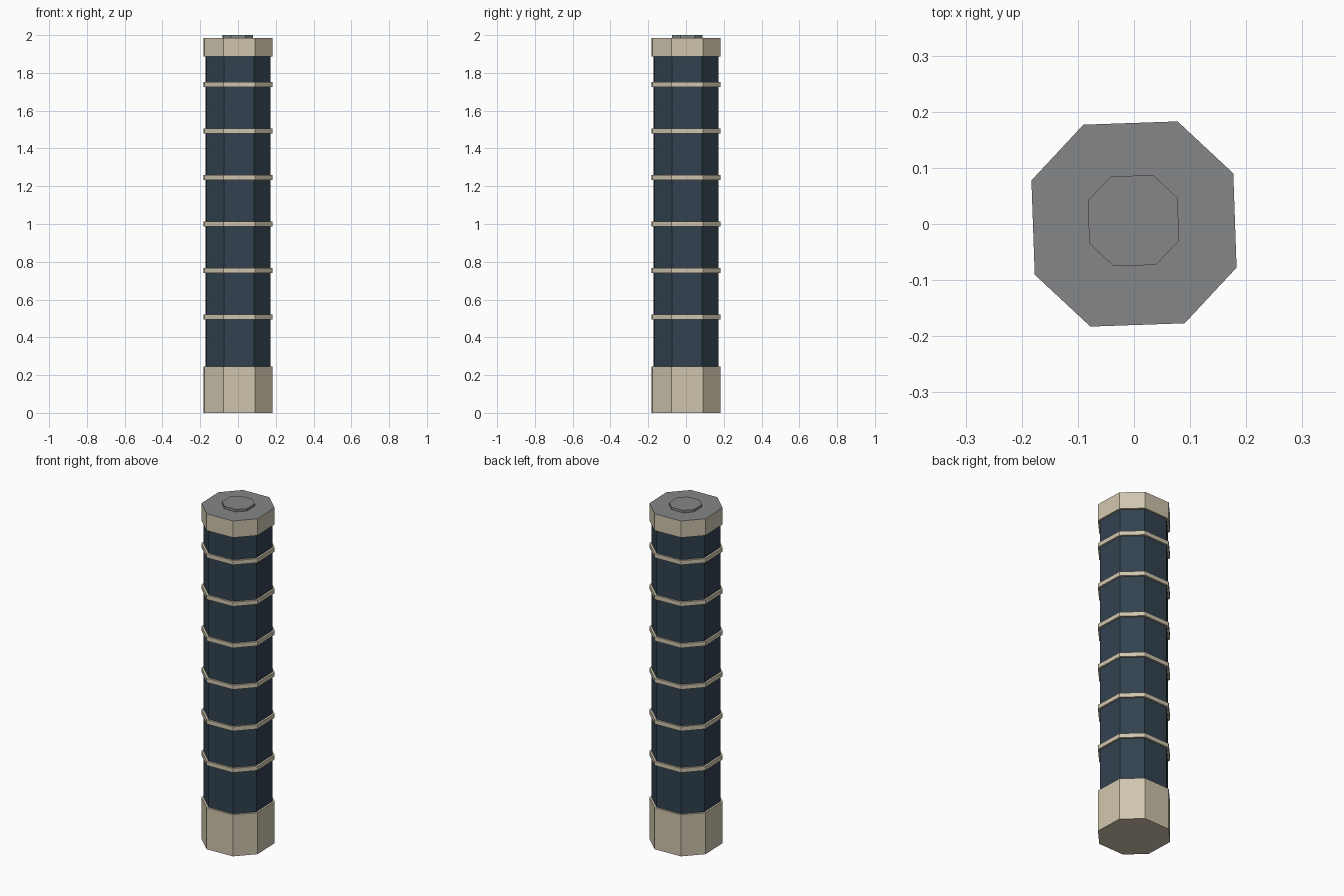
import bpy, bmesh, math

if "Cube" in bpy.data.objects:
    bpy.data.objects.remove(bpy.data.objects["Cube"])


def lin(c):
    c /= 255
    return c / 12.92 if c <= 0.04045 else ((c + 0.055) / 1.055) ** 2.4


def material(name, rgb):
    m = bpy.data.materials.new(name)
    m.diffuse_color = (*[lin(c) for c in rgb], 1)
    m.use_nodes = True
    m.node_tree.nodes["Principled BSDF"].inputs["Base Color"].default_value = m.diffuse_color
    return m


stone = material("beige stone", (208, 198, 174))
glass = material("dark blue glass", (50, 66, 79))
roof = material("roof grey", (133, 134, 135))


def prism(name, a, s, z0, z1, mats, turn=2.0, cx=0.0, cy=0.0):
    """Chamfered square prism: a = half width, s = half length of a long side.
    A second material, if given, goes on the upward face."""
    t = math.radians(turn)
    pts = [(a, -s), (a, s), (s, a), (-s, a), (-a, s), (-a, -s), (-s, -a), (s, -a)]
    pts = [(cx + x * math.cos(t) - y * math.sin(t),
            cy + x * math.sin(t) + y * math.cos(t)) for x, y in pts]
    bm = bmesh.new()
    low = [bm.verts.new((x, y, z0)) for x, y in pts]
    top = [bm.verts.new((x, y, z1)) for x, y in pts]
    bm.faces.new(low[::-1])
    bm.faces.new(top).material_index = len(mats) - 1
    for i in range(8):
        j = (i + 1) % 8
        bm.faces.new((low[i], low[j], top[j], top[i]))
    me = bpy.data.meshes.new(name)
    bm.to_mesh(me)
    bm.free()
    for m in mats:
        me.materials.append(m)
    ob = bpy.data.objects.new(name, me)
    bpy.context.collection.objects.link(ob)
    return ob


# Plinth, glazed shaft and crown
prism("base", 0.18, 0.084, 0, 0.246, [stone])
prism("shaft", 0.169, 0.079, 0.246, 1.887, [glass])
prism("crown", 0.18, 0.084, 1.887, 1.986, [stone, roof])

# Floor bands
for i in range(6):
    z = 0.508 + 0.246 * i
    prism(f"floor_band_{i + 1}", 0.18, 0.084, z - 0.0125, z + 0.0125, [stone])

# Low roof cap
prism("roof_cap", 0.08, 0.038, 1.986, 2.0, [roof], 1.7, -0.001, 0.006)
